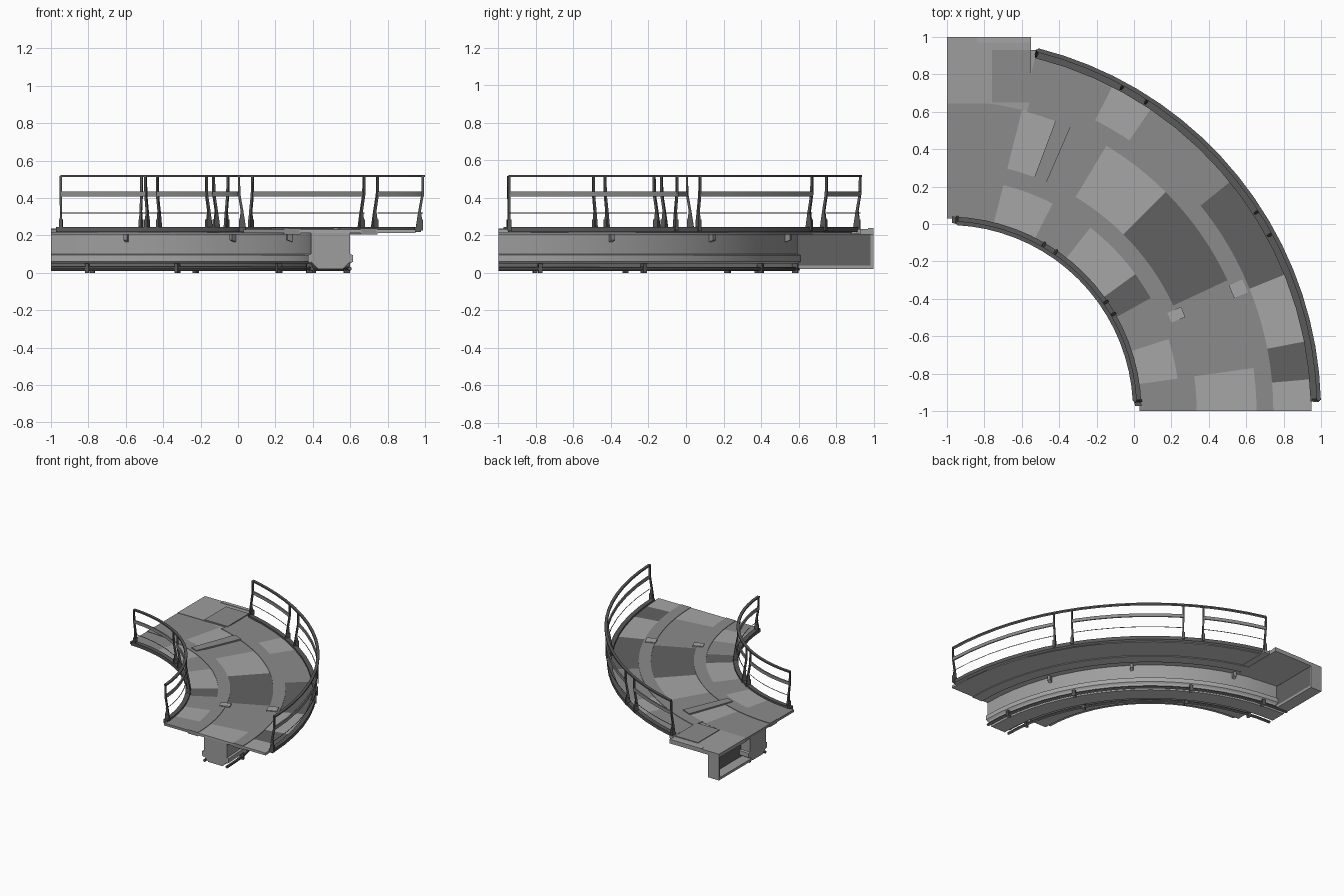
import bpy, bmesh, math
from mathutils import Vector

if "Cube" in bpy.data.objects:
    bpy.data.objects.remove(bpy.data.objects["Cube"])

CX, CY = -1.0, -1.0          # centre of the bend


def grey(name, v):
    m = bpy.data.materials.new(name)
    m.diffuse_color = (v, v, v, 1)
    m.use_nodes = True
    m.node_tree.nodes["Principled BSDF"].inputs["Base Color"].default_value = m.diffuse_color
    return m


LIGHT, MID, DARK, RAIL, BODY, UNDER = (grey(n, v) for n, v in (
    ("light_grey", 0.38), ("mid_grey", 0.26), ("dark_grey", 0.12), ("rail_grey", 0.1),
    ("body_grey", 0.34), ("underside_grey", 0.55)))


def polar(r, deg, z):
    a = math.radians(deg)
    return Vector((CX + r * math.cos(a), CY + r * math.sin(a), z))


def finish(bm, name, mat):
    bmesh.ops.recalc_face_normals(bm, faces=bm.faces[:])
    bm.normal_update()
    for f in bm.faces:                       # undersides get the lighter grey
        f.material_index = 1 if f.normal.z < -0.5 else 0
    me = bpy.data.meshes.new(name)
    bm.to_mesh(me)
    bm.free()
    me.materials.append(mat)
    me.materials.append(UNDER)
    me.shade_smooth()
    me.set_sharp_from_angle(angle=math.radians(30))
    ob = bpy.data.objects.new(name, me)
    bpy.context.collection.objects.link(ob)
    return ob


def add_sweep(bm, prof, a0, a1, n):
    rings = [[bm.verts.new(polar(r, a0 + (a1 - a0) * i / n, z)) for r, z in prof]
             for i in range(n + 1)]
    k = len(prof)
    for p, q in zip(rings, rings[1:]):
        for j in range(k):
            bm.faces.new((p[j], p[(j + 1) % k], q[(j + 1) % k], q[j]))
    bm.faces.new(rings[0])
    bm.faces.new(rings[-1][::-1])


def sweep(name, prof, a0=0, a1=90, n=18, mat=MID):
    bm = bmesh.new()
    add_sweep(bm, prof, a0, a1, n)
    return finish(bm, name, mat)


def rect(r0, r1, z0, z1):
    return [(r0, z0), (r1, z0), (r1, z1), (r0, z1)]


def circle(r, z, rad, n=8):
    return [(r + rad * math.cos(2 * math.pi * i / n), z + rad * math.sin(2 * math.pi * i / n))
            for i in range(n)]


def box(name, lo, hi, mat=BODY):
    bm = bmesh.new()
    bmesh.ops.create_cube(bm, size=1)
    for v in bm.verts:
        v.co = Vector([lo[i] if v.co[i] < 0 else hi[i] for i in range(3)])
    return finish(bm, name, mat)


# Walkway deck: three rings of plates in alternating greys
rings = (
    ("inner_plate", 1.03, 1.25, ((0, 8, MID), (8, 18, LIGHT), (18, 29, MID), (29, 36, DARK),
                                 (36, 52, LIGHT), (52, 63, MID), (63, 76, LIGHT), (76, 90, MID))),
    ("middle_plate", 1.33, 1.66, ((0, 8, LIGHT), (8, 25, MID), (25, 45, DARK), (45, 59, LIGHT),
                                  (59, 68, MID), (68, 76, LIGHT), (76, 90, MID))),
    ("outer_plate", 1.74, 1.95, ((0, 5, LIGHT), (5, 11, DARK), (11, 22, LIGHT), (22, 39, DARK),
                                 (39, 46, MID), (46, 56, MID), (56, 63, LIGHT), (63, 76, MID))))
for name, r0, r1, plates in rings:
    for i, (a0, a1, mat) in enumerate(plates):
        sweep(f"{name}_{i}", rect(r0, r1, 0.212, 0.232), a0, a1, max(1, round((a1 - a0) / 5)), mat)
sweep("inner_seam_band", rect(1.245, 1.335, 0.205, 0.236), 0, 90, 36)
sweep("outer_seam_band", rect(1.655, 1.745, 0.205, 0.236), 0, 75, 30)
sweep("inner_kerb", rect(1.005, 1.04, 0.218, 0.246), 1.5, 88.5, 18, RAIL)
sweep("outer_kerb", rect(1.945, 1.98, 0.218, 0.246), 1.5, 76, 15, RAIL)

# Joint tube and small clips on the deck
sweep("joint_cover", [(1.27, 0.23), (1.66, 0.23), (1.66, 0.243), (1.27, 0.243)], 66.5, 69.5, 2)
for i, r in enumerate((1.33, 1.69)):
    sweep(f"deck_clip_{i}", rect(r - 0.04, r + 0.04, 0.23, 0.242), 21.5, 24, 1, LIGHT)

# Landing slab filling the corner, on a shallow hollow box open on the left
box("landing_slab", (-1, 0.645, 0.205), (-0.55, 1, 0.235))
box("landing_filler", (-0.9, 0.57, 0.207), (-0.56, 0.66, 0.2305))
box("landing_side_strip", (-0.57, 0.62, 0.208), (-0.5, 0.93, 0.231))
box("landing_plate", (-0.76, 0.65, 0.235), (-0.55, 0.93, 0.24), MID)
box("landing_tab", (-0.84, 0.97, 0.225), (-0.55, 1, 0.239), LIGHT)
box("landing_box_base", (-1, 0.58, 0.02), (-0.9, 1, 0.04))
box("landing_box_end", (-1, 0.985, 0.04), (-0.9, 1, 0.205))
box("landing_box_back", (-0.915, 0.58, 0.04), (-0.9, 0.985, 0.205), DARK)

# Chamfered duct carrying the deck, with side trims
sweep("duct", [(1.39, 0.212), (1.39, 0.06), (1.43, 0.02), (1.56, 0.02), (1.6, 0.06), (1.6, 0.212)],
      mat=BODY)
sweep("duct_trim_inner", [(1.375, 0.06), (1.39, 0.05), (1.39, 0.1), (1.375, 0.095)], mat=LIGHT)
sweep("duct_trim_outer", [(1.615, 0.06), (1.6, 0.05), (1.6, 0.1), (1.615, 0.095)], mat=LIGHT)

# Two pipes along the lower duct corners, held by clips
for side, r in (("inner", 1.395), ("outer", 1.597)):
    sweep(f"{side}_pipe", circle(r, 0.022, 0.011), mat=RAIL)
    bm = bmesh.new()
    for a in (8, 29, 61, 82):
        add_sweep(bm, rect(r - 0.016, r + 0.016, 0.0, 0.05), a - 0.4, a + 0.4, 1)
    finish(bm, f"{side}_pipe_clips", RAIL)

# Brackets between duct and deck
bm = bmesh.new()
for a in (22, 45, 73):
    for r0, r1 in ((1.39, 1.36), (1.6, 1.63)):
        add_sweep(bm, [(r0, 0.165), (r0, 0.212), (r1, 0.212), (r1, 0.175)], a - 0.4, a + 0.4, 1)
finish(bm, "deck_brackets", MID)

# Railings: leaning posts with feet, continuous top rail, split middle rails
INNER = ((3, 30.2), (34.4, 55.6), (59.8, 87))
OUTER = ((1.7, 28.6), (32.7, 57.2), (61.6, 75.9))
for side, r, s, spans in (("inner", 1.02, -1, INNER), ("outer", 1.975, 1, OUTER)):
    top = r + s * 0.014
    posts, mids, wires = bmesh.new(), bmesh.new(), bmesh.new()
    for a0, a1 in spans:
        n = max(4, round((a1 - a0) / 5))
        add_sweep(mids, rect(top - 0.005, top + 0.005, 0.408, 0.434), a0, a1, n)
        add_sweep(wires, circle(top, 0.32, 0.003, 4), a0, a1, n)
        for a in (a0, a1):
            w = math.degrees(0.006 / r)
            prof = [(-0.026, 0.225), (0.01, 0.225), (0.012, 0.27), (0.004, 0.33), (0.019, 0.42),
                    (0.019, 0.518), (0.008, 0.518), (0.006, 0.42), (-0.01, 0.33), (-0.018, 0.28)]
            add_sweep(posts, [(r + s * x, z) for x, z in prof], a - w, a + w, 1)
            add_sweep(posts, rect(r - 0.014, r + 0.014, 0.225, 0.285), a - 1.6 * w, a + 1.6 * w, 1)
    finish(posts, f"{side}_railing_posts", RAIL)
    finish(mids, f"{side}_middle_rails", MID)
    finish(wires, f"{side}_lower_wires", RAIL)
    sweep(f"{side}_top_rail", rect(top - 0.011, top + 0.011, 0.512, 0.523),
          spans[0][0], spans[-1][1], 18, RAIL)
